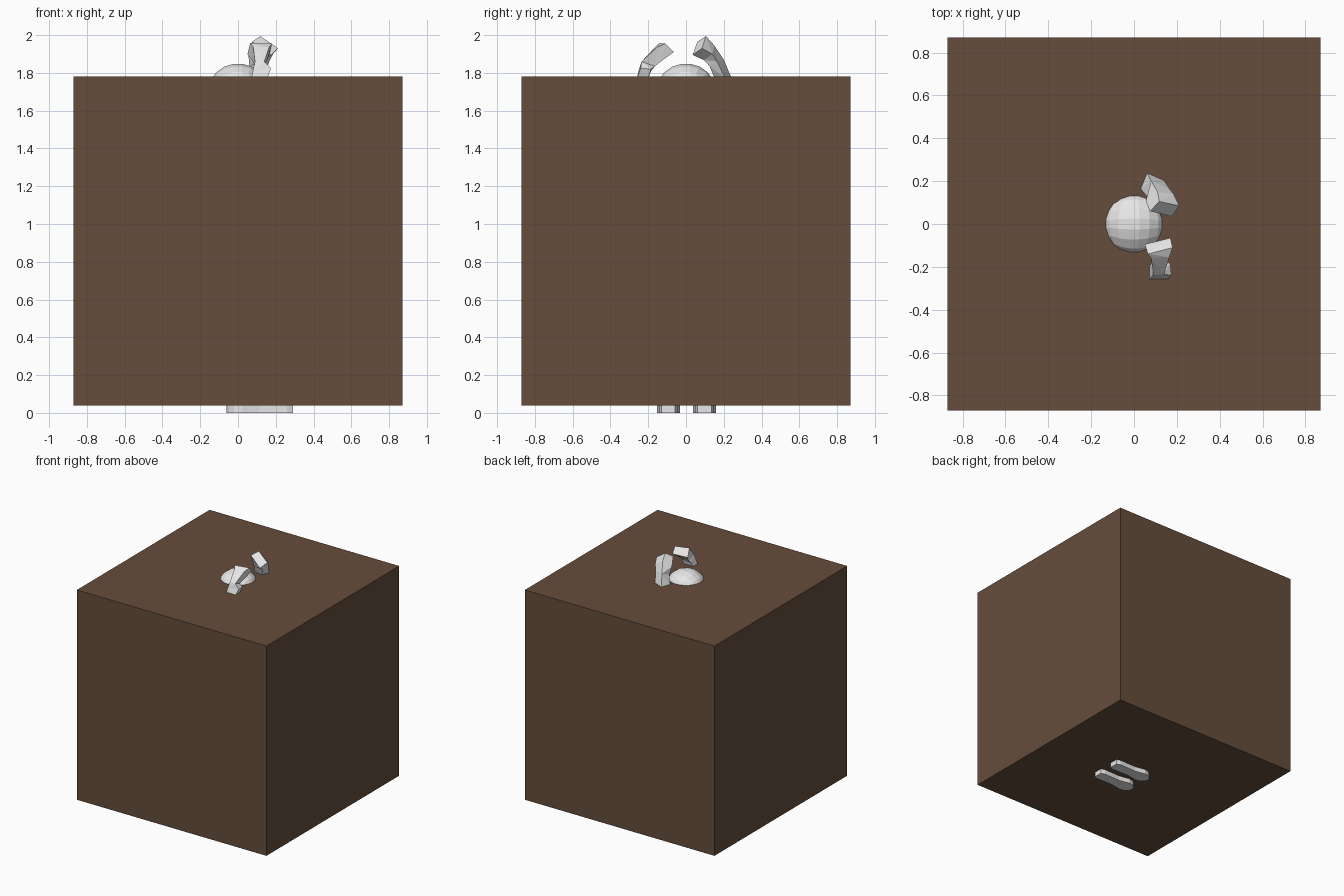
import bpy, bmesh, math
from mathutils import Vector

if "Cube" in bpy.data.objects:
    bpy.data.objects.remove(bpy.data.objects["Cube"])


def material(name, rgb):
    m = bpy.data.materials.new(name)
    m.diffuse_color = (*rgb, 1)
    m.use_nodes = True
    m.node_tree.nodes["Principled BSDF"].inputs["Base Color"].default_value = m.diffuse_color
    return m


GREY = material("light grey", (0.8, 0.8, 0.8))
BROWN = material("dark brown", (0.13, 0.075, 0.046))


def finish(bm, name, mat):
    bmesh.ops.recalc_face_normals(bm, faces=bm.faces)
    me = bpy.data.meshes.new(name)
    bm.to_mesh(me)
    bm.free()
    me.materials.append(mat)
    ob = bpy.data.objects.new(name, me)
    bpy.context.collection.objects.link(ob)
    return ob


def box(name, lo, hi, mat):
    bm = bmesh.new()
    bmesh.ops.create_cube(bm, size=1)
    for v in bm.verts:
        v.co = [l + (c + 0.5) * (h - l) for l, h, c in zip(lo, hi, v.co)]
    return finish(bm, name, mat)


def loft(name, rings, mat):
    """Skin rings that have the same number of points, capped at both ends."""
    bm = bmesh.new()
    rows = [[bm.verts.new(p) for p in r] for r in rings]
    n = len(rows[0])
    for a, b in zip(rows, rows[1:]):
        for i in range(n):
            j = (i + 1) % n
            quad = bm.faces.new((a[i], a[j], b[j], b[i]))
    bm.faces.new(rows[0])
    bm.faces.new(rows[-1])
    bmesh.ops.triangulate(bm, faces=[f for f in bm.faces if len(f.verts) == 4])
    return finish(bm, name, mat)


def ring(cx, cy, cz, rx, ry, n=8):
    return [(cx + rx * math.cos(math.tau * (i + .5) / n),
             cy + ry * math.sin(math.tau * (i + .5) / n), cz) for i in range(n)]


# large block enclosing the figure
box("block", (-0.87, -0.87, 0.04), (0.87, 0.87, 1.78), BROWN)

# head: rounded cube
bm = bmesh.new()
bmesh.ops.create_cube(bm, size=2)
bmesh.ops.subdivide_edges(bm, edges=bm.edges[:], cuts=4, use_grid_fill=True)
for v in bm.verts:
    p = Vector([math.tan(c * math.pi / 4) for c in v.co])
    v.co = p.normalized() * 0.162 + Vector((0, 0, 1.69))
finish(bm, "head", GREY)

# raised arms: fingertips, wrist, cuff, elbow, shoulder
loft("right_arm", [
    [(.05, -.095, 1.90), (.17, -.065, 1.91), (.18, -.11, 1.955), (.065, -.14, 1.958)],
    [(.075, -.125, 1.868), (.155, -.12, 1.87), (.165, -.155, 1.935), (.08, -.16, 1.94)],
    [(.09, -.165, 1.835), (.135, -.165, 1.835), (.14, -.235, 1.86), (.09, -.235, 1.86)],
    [(.08, -.185, 1.81), (.17, -.185, 1.82), (.175, -.24, 1.825), (.08, -.25, 1.815)],
    [(.07, -.20, 1.77), (.155, -.20, 1.77), (.155, -.26, 1.77), (.07, -.26, 1.77)],
    [(.0, -.26, 1.5), (.1, -.26, 1.5), (.1, -.34, 1.5), (.0, -.34, 1.5)],
    [(-.05, -.14, 1.42), (.05, -.14, 1.42), (.05, -.2, 1.36), (-.05, -.2, 1.36)],
], GREY)
loft("left_arm", [
    [(.075, .06, 1.965), (.175, .035, 1.895), (.212, .085, 1.93), (.118, .105, 1.995)],
    [(.055, .105, 1.90), (.14, .095, 1.868), (.185, .14, 1.90), (.11, .15, 1.945)],
    [(.06, .13, 1.84), (.14, .125, 1.835), (.165, .165, 1.86), (.08, .2, 1.87)],
    [(.03, .165, 1.775), (.11, .15, 1.775), (.14, .205, 1.775), (.06, .24, 1.775)],
    [(.0, .26, 1.5), (.1, .26, 1.5), (.1, .34, 1.5), (.0, .34, 1.5)],
    [(-.05, .14, 1.42), (.05, .14, 1.42), (.05, .2, 1.36), (-.05, .2, 1.36)],
], GREY)

# hidden torso
loft("torso", [ring(0, 0, z, rx, ry) for z, rx, ry in
               ((.75, .12, .17), (.95, .11, .15), (1.35, .13, .2),
                (1.45, .1, .14), (1.56, .06, .06))], GREY)

# legs and shoe soles: rounded heel, straight toe
for side, y in (("right", -0.093), ("left", 0.098)):
    heel = [(.02 + .08 * math.cos(a), .061 * math.sin(a))
            for a in (math.radians(60 + 30 * i) for i in range(9))]
    outline = [(.11, .044), (.26, .047), (.292, .036),
               (.292, -.036), (.26, -.047), (.11, -.044)]
    outline = outline[::-1] + heel
    loft(side + "_foot", [[(px, y + py, z) for px, py in outline]
                          for z in (0, .07)], GREY)
    loft(side + "_leg", [ring(0, y, z, r, r) for z, r in
                         ((.06, .05), (.42, .06), (.8, .085))], GREY)
